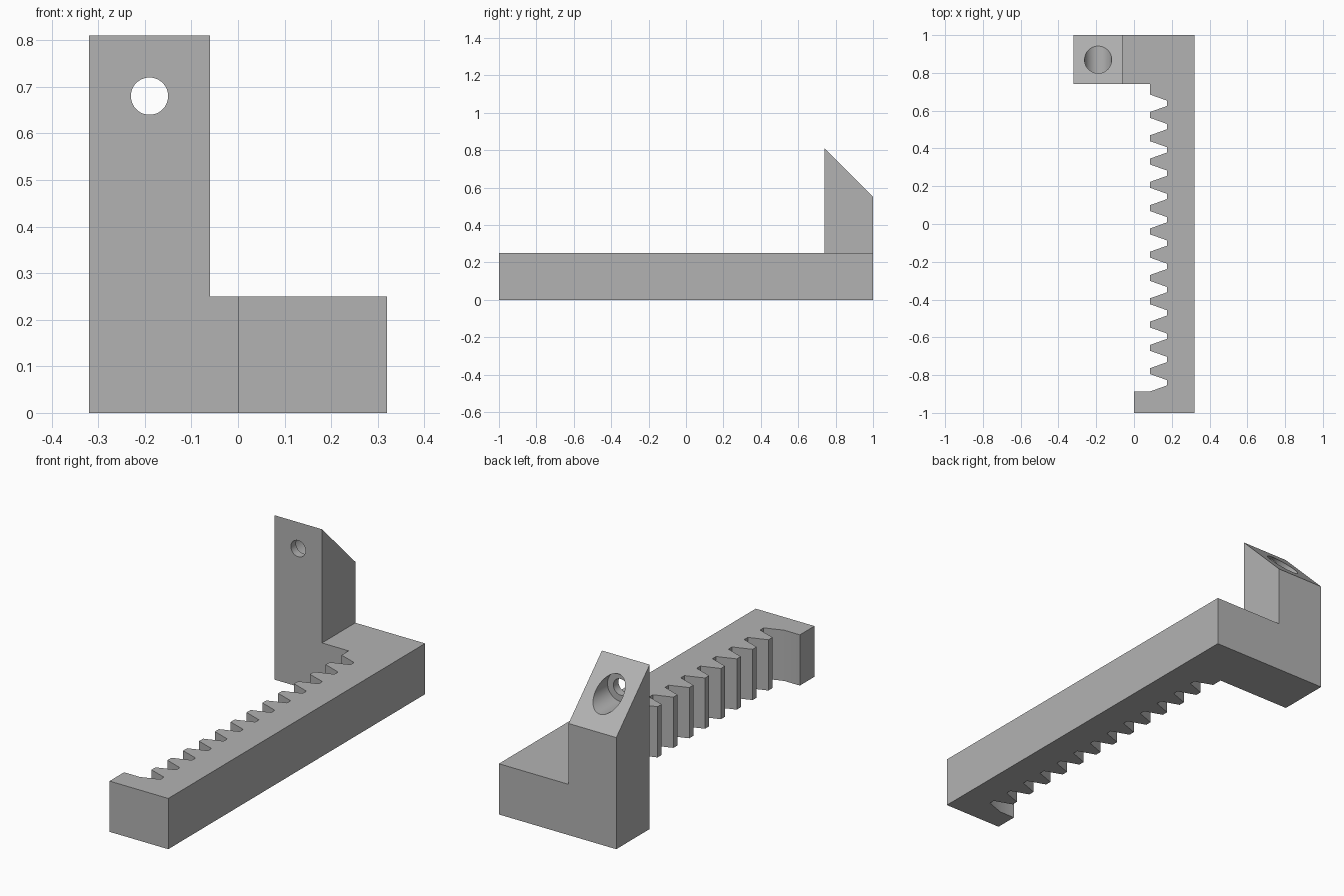
import bpy
import bmesh
import math
from mathutils import Matrix, Vector

cube = bpy.data.objects.get("Cube")
if cube:
    bpy.data.objects.remove(cube, do_unlink=True)

grey = bpy.data.materials.new("plain grey")
grey.use_nodes = True
color = (0.45, 0.45, 0.45, 1)
grey.diffuse_color = color
grey.node_tree.nodes["Principled BSDF"].inputs["Base Color"].default_value = color


def add_object(name, bm):
    bmesh.ops.recalc_face_normals(bm, faces=bm.faces)
    mesh = bpy.data.meshes.new(name)
    bm.to_mesh(mesh)
    bm.free()
    mesh.materials.append(grey)
    obj = bpy.data.objects.new(name, mesh)
    bpy.context.collection.objects.link(obj)
    return obj


def prism(name, points, direction):
    bm = bmesh.new()
    face = bm.faces.new([bm.verts.new(p) for p in points])
    ext = bmesh.ops.extrude_face_region(bm, geom=[face])
    verts = [g for g in ext["geom"] if isinstance(g, bmesh.types.BMVert)]
    bmesh.ops.translate(bm, vec=Vector(direction), verts=verts)
    return add_object(name, bm)


def bore(name, radius, y0, y1):
    bm = bmesh.new()
    place = Matrix.Translation((-0.19, (y0 + y1) / 2, 0.68)) @ Matrix.Rotation(math.pi / 2, 4, "X")
    bmesh.ops.create_cone(bm, cap_ends=True, segments=48, radius1=radius,
                          radius2=radius, depth=y1 - y0, matrix=place)
    return add_object(name, bm)


def combine(target, tool, operation):
    tool.hide_render = True
    mod = target.modifiers.new(operation.lower(), "BOOLEAN")
    mod.operation = operation
    mod.solver = "EXACT"
    mod.object = tool
    bpy.context.view_layer.objects.active = target
    bpy.ops.object.modifier_apply(modifier=mod.name)
    bpy.data.objects.remove(tool, do_unlink=True)


# Toothed rail with a foot at the back and a short hook at the front
TIP, ROOT, GAPS, PITCH, FIRST = 0.085, 0.175, 13, 0.1233, 0.639
outline = [(0.32, -1), (0.32, 1), (-0.32, 1), (-0.32, 0.74), (TIP, 0.74)]
for i in range(GAPS):
    y = FIRST - i * PITCH
    outline += [(TIP, y + 0.046), (ROOT, y + 0.014), (ROOT, y - 0.014), (TIP, y - 0.046)]
outline += [(0, FIRST - (GAPS - 1) * PITCH - 0.046), (0, -1)]
rack = prism("toothed_rack", [(x, y, 0) for x, y in outline], (0, 0, 0.25))

# Upright post with a sloping top
side = [(0.74, 0), (1, 0), (1, 0.55), (0.74, 0.81)]
post = prism("upright_post", [(-0.32, y, z) for y, z in side], (0.26, 0, 0))
combine(rack, post, "UNION")

# Screw hole and its wider counterbore
combine(rack, bore("screw_hole_cutter", 0.04, 0.6, 0.9), "DIFFERENCE")
combine(rack, bore("counterbore_cutter", 0.072, 0.78, 1.2), "DIFFERENCE")

# Merge flush faces and smooth the bores
bm = bmesh.new()
bm.from_mesh(rack.data)
bmesh.ops.remove_doubles(bm, verts=bm.verts, dist=0.0001)
bmesh.ops.dissolve_limit(bm, angle_limit=0.01, verts=bm.verts, edges=bm.edges)
bm.to_mesh(rack.data)
bm.free()
bpy.ops.object.select_all(action="DESELECT")
rack.select_set(True)
bpy.context.view_layer.objects.active = rack
bpy.ops.object.shade_smooth_by_angle(angle=math.radians(30))
